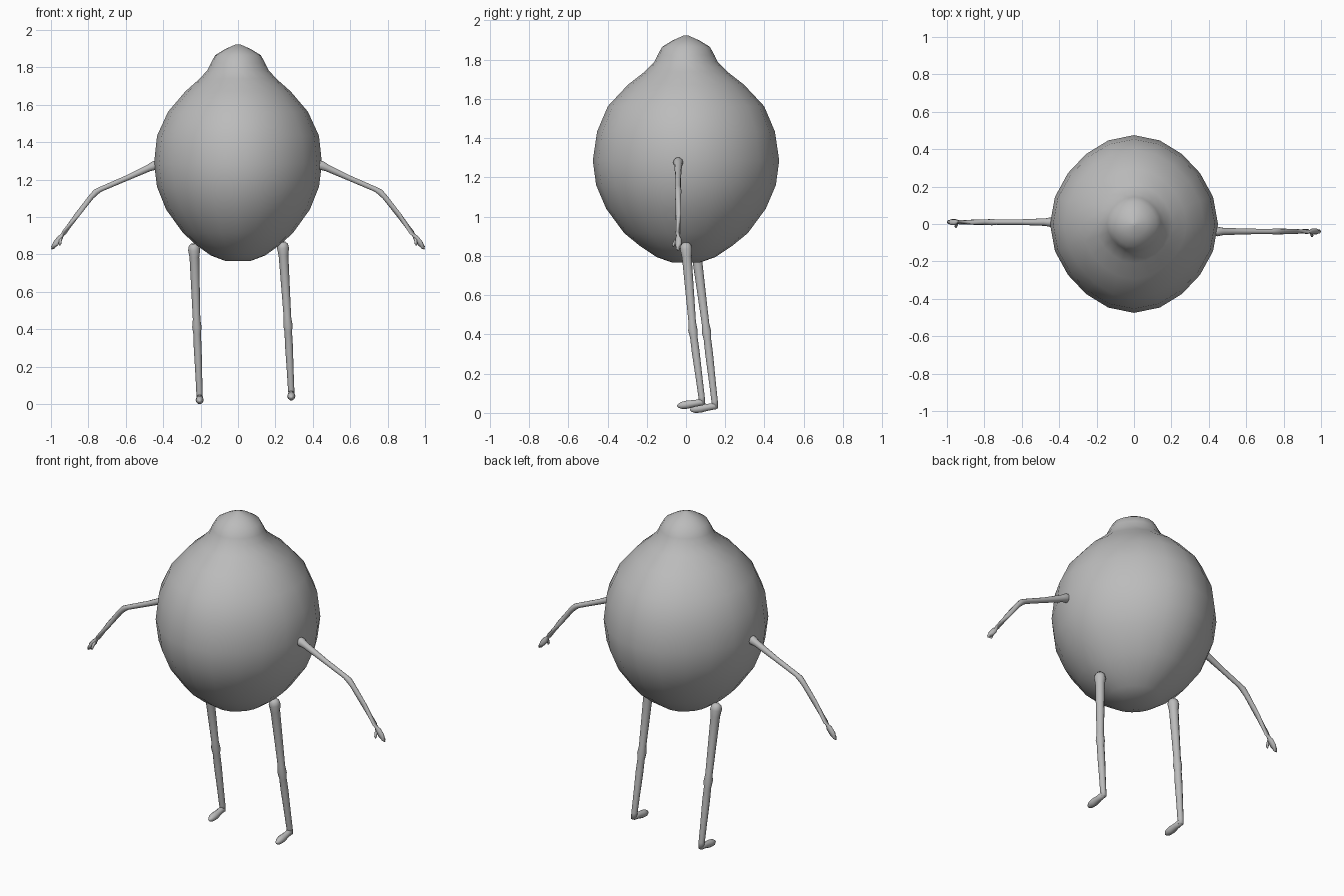
import bpy, bmesh, math
from mathutils import Vector

if "Cube" in bpy.data.objects:
    bpy.data.objects.remove(bpy.data.objects["Cube"])

grey = bpy.data.materials.new("plain grey")
grey.diffuse_color = (0.5, 0.5, 0.5, 1)
grey.use_nodes = True
grey.node_tree.nodes["Principled BSDF"].inputs["Base Color"].default_value = grey.diffuse_color


def finish(name, bm):
    bmesh.ops.recalc_face_normals(bm, faces=bm.faces)
    me = bpy.data.meshes.new(name)
    bm.to_mesh(me)
    bm.free()
    for p in me.polygons:
        p.use_smooth = True
    me.materials.append(grey)
    ob = bpy.data.objects.new(name, me)
    bpy.context.collection.objects.link(ob)
    return ob


def skin(bm, rings):
    """Bridge equal rings and close both ends."""
    n = len(rings[0])
    for a, b in zip(rings, rings[1:]):
        for i in range(n):
            bm.faces.new((a[i], a[(i + 1) % n], b[(i + 1) % n], b[i]))
    for ring in (rings[0], rings[-1]):
        mid = bm.verts.new(sum((v.co for v in ring), Vector()) / n)
        for i in range(n):
            bm.faces.new((ring[i], ring[(i + 1) % n], mid))


def limb(name, parts, sides=10):
    """Each part is a list of (x, y, z, radius) stations along a limb."""
    bm = bmesh.new()
    for path in parts:
        pts = [Vector(p[:3]) for p in path]
        rings = []
        for i, p in enumerate(pts):
            t = (pts[min(i + 1, len(pts) - 1)] - pts[max(i - 1, 0)]).normalized()
            ref = Vector((1, 0, 0)) if abs(t.x) < 0.6 else Vector((0, 1, 0))
            u = (ref - t * ref.dot(t)).normalized()
            v = t.cross(u)
            ring = []
            for k in range(sides):
                a = 2 * math.pi * k / sides
                ring.append(bm.verts.new(p + (u * math.cos(a) + v * math.sin(a)) * path[i][3]))
            rings.append(ring)
        skin(bm, rings)
    return finish(name, bm)


# Body: fruit-shaped, with a pointed nub on top (radius across x, radius across y, z)
profile = [(.07, .07, .765), (.145, .15, .793), (.225, .235, .85), (.295, .315, .915),
           (.385, .407, 1.04), (.433, .458, 1.16), (.449, .475, 1.285), (.433, .453, 1.433),
           (.374, .398, 1.562), (.28, .295, 1.672), (.205, .21, 1.738), (.163, .163, 1.785),
           (.145, .145, 1.822), (.122, .122, 1.864), (.07, .07, 1.896), (.012, .012, 1.922)]
bm = bmesh.new()
rings = []
for rx, ry, z in profile:
    ring = []
    for k in range(20):
        a = 2 * math.pi * k / 20
        s = 1 - 0.03 * math.sin(2 * a) ** 2
        ring.append(bm.verts.new((rx * s * math.sin(a), ry * s * math.cos(a), z)))
    rings.append(ring)
skin(bm, rings)
finish("body", bm)

# Arms: shoulder, elbow, wrist, hand, plus a small thumb
for side, label, y in ((1, "right", -.04), (-1, "left", .01)):
    def at(x, z, r, dy=0):
        return (side * x, y + dy, z, r)
    limb(label + "_arm", [
        [at(.42, 1.285, .02), at(.445, 1.275, .026), at(.475, 1.262, .02), at(.60, 1.205, .015),
         at(.735, 1.147, .014), at(.76, 1.132, .017), at(.785, 1.106, .015),
         at(.86, 1.01, .014), at(.93, .915, .013), at(.952, .886, .016),
         at(.975, .857, .016), at(.99, .836, .011), at(.997, .827, .004)],
        [at(.945, .89, .007), at(.95, .873, .008, -.016), at(.952, .856, .007, -.024),
         at(.954, .846, .003, -.025)]])

# Legs: hip, knee, ankle, plus a foot pointing forward
legs = (("right_leg", (.24, .0, .845), (.267, .035, .42), (.285, .082, .06), .035),
        ("left_leg", (-.235, .05, .835), (-.22, .105, .41), (-.205, .148, .04), .015))
for name, hip, knee, ankle, toe_z in legs:
    h, k, a = Vector(hip), Vector(knee), Vector(ankle)

    def on(p, q, t, r):
        return (*p.lerp(q, t), r)
    x, y, z = ankle
    limb(name, [
        [on(h, k, -.05, .015), on(h, k, -.02, .028), on(h, k, .03, .032), on(h, k, .12, .026),
         on(h, k, .5, .023), on(h, k, .9, .02), on(h, k, 1, .025), on(k, a, .1, .02),
         on(k, a, .3, .021), on(k, a, .7, .018), on(k, a, .95, .017), on(k, a, 1.05, .015)],
        [(x, y + .012, z, .008), (x, y, z - .006, .018), (x, y - .035, z - .012, .018),
         (x, y - .075, toe_z + .006, .022), (x, y - .105, toe_z + .002, .019),
         (x, y - .122, toe_z, .01), (x, y - .128, toe_z, .003)]])

# Stand the lowest point on the floor
bpy.context.view_layer.update()
low = min((v.co.z for o in bpy.data.objects for v in o.data.vertices))
for o in bpy.data.objects:
    for v in o.data.vertices:
        v.co.z -= low
